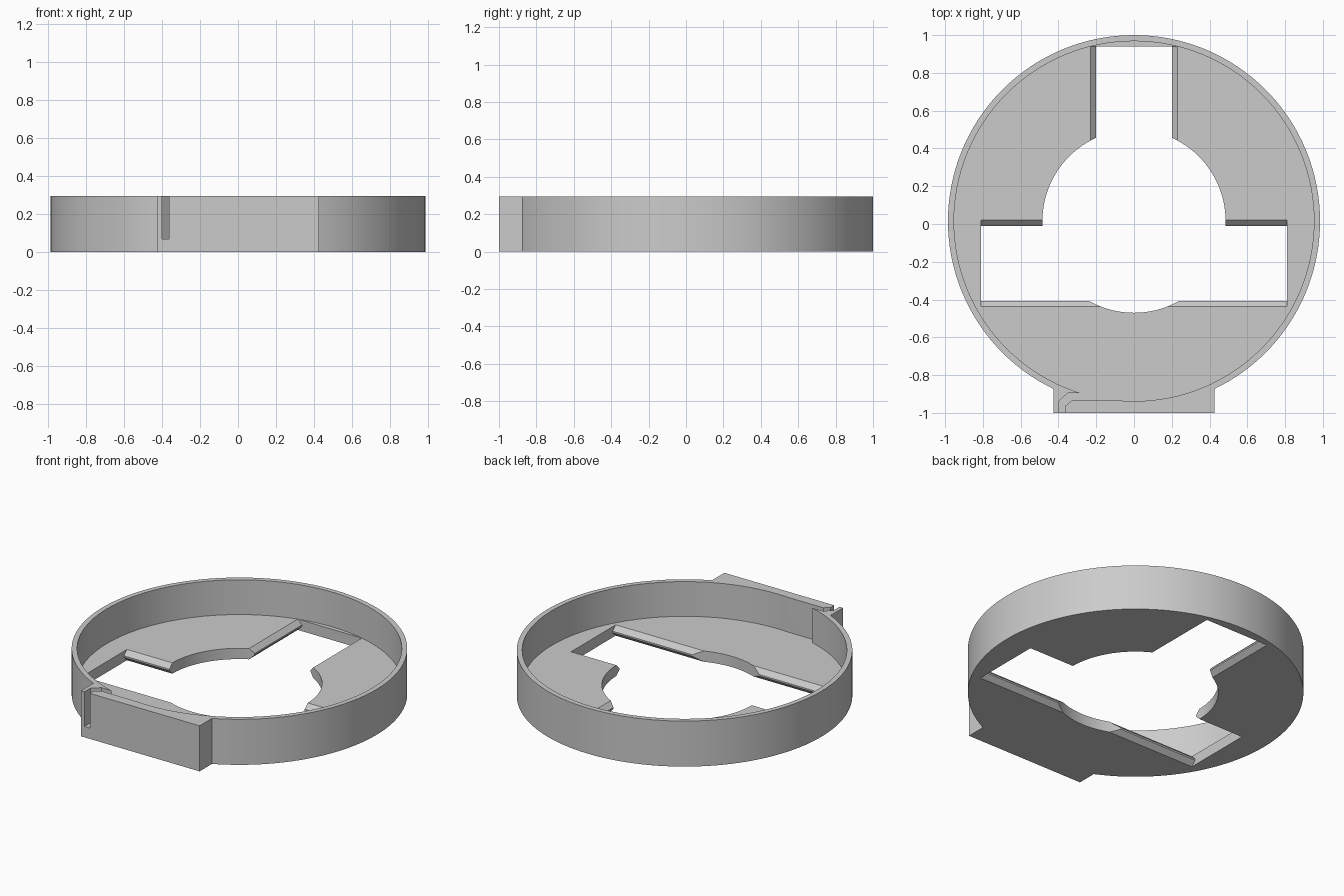
import bpy, bmesh, math
from mathutils import Vector

if "Cube" in bpy.data.objects:
    bpy.data.objects.remove(bpy.data.objects["Cube"])

HEIGHT, FLOOR, CY = 0.295, 0.07, 0.015   # total height, floor thickness, ring centre
SEGMENTS = 128

grey = bpy.data.materials.new("plain_grey")
grey.use_nodes = True
colour = (0.6, 0.6, 0.6, 1)
grey.diffuse_color = colour
grey.node_tree.nodes["Principled BSDF"].inputs["Base Color"].default_value = colour


def prism(name, base, sweep):
    """Solid made by sweeping a closed outline of 3D points along a vector."""
    bm = bmesh.new()
    face = bm.faces.new([bm.verts.new(p) for p in base])
    moved = bmesh.ops.extrude_face_region(bm, geom=[face])["geom"]
    bmesh.ops.translate(bm, vec=Vector(sweep),
                        verts=[v for v in moved if isinstance(v, bmesh.types.BMVert)])
    bmesh.ops.recalc_face_normals(bm, faces=bm.faces)
    mesh = bpy.data.meshes.new(name)
    bm.to_mesh(mesh)
    bm.free()
    obj = bpy.data.objects.new(name, mesh)
    bpy.context.collection.objects.link(obj)
    mesh.materials.append(grey)
    return obj


def upright(name, outline, z0, z1):
    return prism(name, [(x, y, z0) for x, y in outline], (0, 0, z1 - z0))


def circle(radius):
    steps = [2 * math.pi * i / SEGMENTS for i in range(SEGMENTS)]
    return [(radius * math.cos(a), CY + radius * math.sin(a)) for a in steps]


def combine(target, other, operation):
    mod = target.modifiers.new("combine", "BOOLEAN")
    mod.operation, mod.solver, mod.object = operation, "EXACT", other
    bpy.ops.object.select_all(action="DESELECT")
    bpy.context.view_layer.objects.active = target
    target.select_set(True)
    bpy.ops.object.modifier_apply(modifier=mod.name)
    bpy.data.objects.remove(other)


def window_profile(low, high):
    """Section of an opening whose two long edges taper to a blunt tongue."""
    edge = [(-0.01, 0.03), (0, 0.03), (0.03, 0), (0.04, 0), (FLOOR, 0.03), (0.1, 0.03)]
    return ([(low - d, z) for z, d in edge]
            + [(high + d, z) for z, d in reversed(edge)])


# Round tray with the front block
tray = upright("round_tray", circle(0.985), 0, HEIGHT)
block = [(-0.425, -1), (0.425, -1), (0.425, -0.6), (-0.425, -0.6)]
combine(tray, upright("front_block", block, 0, HEIGHT), "UNION")

# Hollow inside
combine(tray, upright("hollow", circle(0.953), FLOOR, 0.5), "DIFFERENCE")

# Cable channel running from the inner wall out through the front block
channel = [(-0.4, -1.1), (-0.4, -0.94), (-0.352, -0.896), (-0.2, -0.896),
           (0, -0.88), (0, -0.935), (-0.33, -0.935), (-0.362, -0.962), (-0.362, -1.1)]
combine(tray, upright("channel", channel, FLOOR, 0.5), "DIFFERENCE")

# Floor openings: round centre, wide crossing window, narrow rear window
combine(tray, upright("centre_hole", circle(0.485), -0.1, 0.2), "DIFFERENCE")
wide = [(-0.81, y, z) for y, z in window_profile(-0.407, -0.01)]
combine(tray, prism("wide_window", wide, (1.62, 0, 0)), "DIFFERENCE")
rear = [(x, 0.2, z) for x, z in window_profile(-0.2, 0.2)]
combine(tray, prism("rear_window", rear, (0, 0.74, 0)), "DIFFERENCE")

# Smooth walls with crisp edges
tray.select_set(True)
bpy.context.view_layer.objects.active = tray
bpy.ops.object.shade_smooth_by_angle(angle=math.radians(25))
